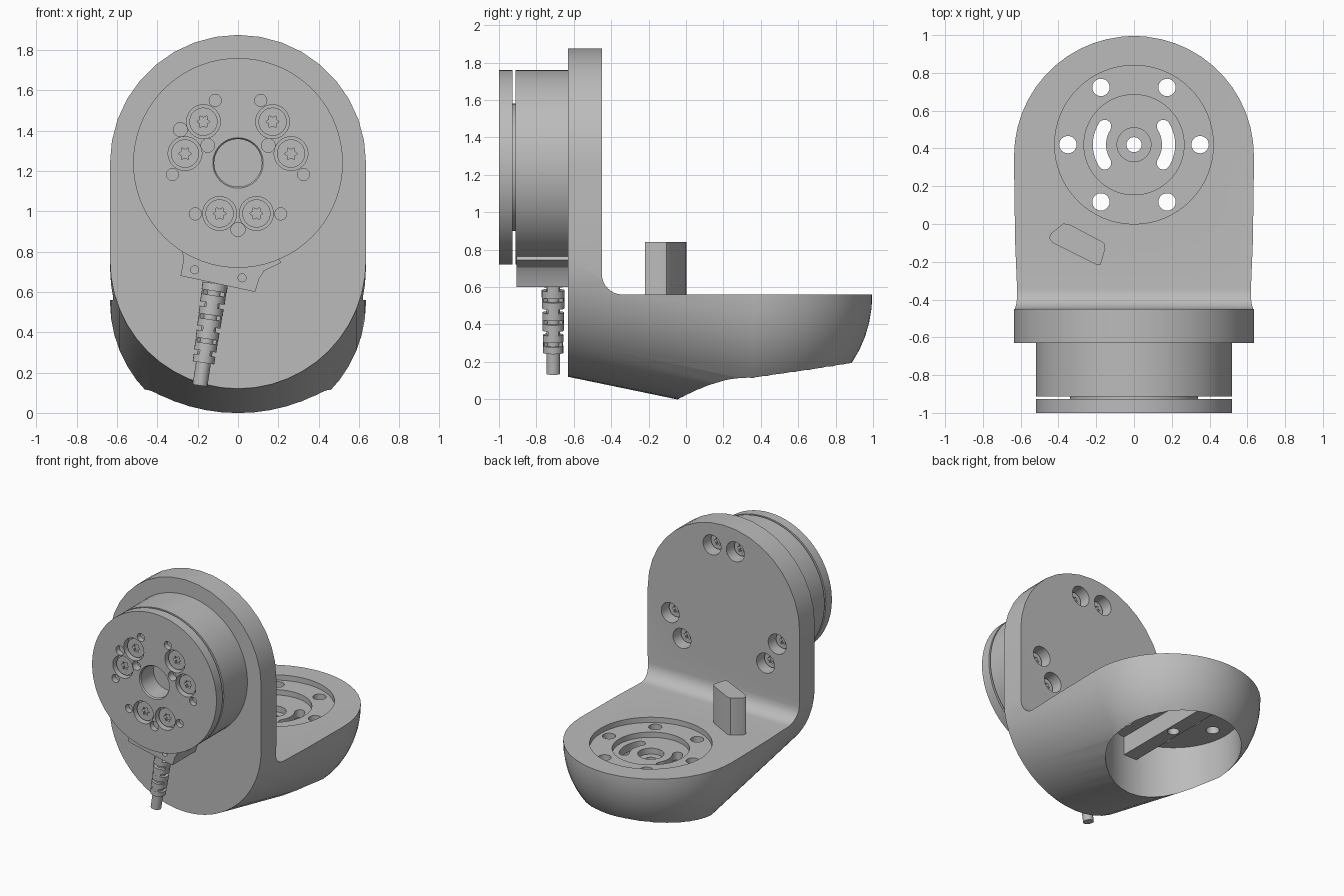
import bpy, bmesh
from math import sin, cos, pi, radians
from mathutils import Matrix, Vector

cube = bpy.data.objects.get("Cube")
if cube:
    bpy.data.objects.remove(cube, do_unlink=True)

grey = bpy.data.materials.new("satin grey")
grey.use_nodes = True
COLOUR = (0.5, 0.5, 0.5, 1)
grey.diffuse_color = COLOUR
grey.node_tree.nodes["Principled BSDF"].inputs["Base Color"].default_value = COLOUR

AXES = {"X": lambda a, b, d: (d, a, b),
        "Y": lambda a, b, d: (a, d, b),
        "Z": lambda a, b, d: (a, b, d)}


def arc(cx, cy, r, a0, a1, n):
    """Points on an arc, angles in degrees, both ends included."""
    return [(cx + r * cos(radians(a0 + (a1 - a0) * i / n)),
             cy + r * sin(radians(a0 + (a1 - a0) * i / n))) for i in range(n + 1)]


def loft(bm, rings):
    """Skin closed rings and cap both ends."""
    rows = [[bm.verts.new(p) for p in ring] for ring in rings]
    n = len(rows[0])
    for lo, hi in zip(rows, rows[1:]):
        for i in range(n):
            j = (i + 1) % n
            bm.faces.new((lo[i], lo[j], hi[j], hi[i]))
    bm.faces.new(rows[0][::-1])
    bm.faces.new(rows[-1])


def prism(bm, pts, d0, d1, axis):
    loft(bm, [[AXES[axis](a, b, d) for a, b in pts] for d in (d0, d1)])


def disc(bm, c, r, d0, d1, axis, n=32):
    prism(bm, arc(c[0], c[1], r, 0, 360, n)[:-1], d0, d1, axis)


def star(bm, c, r, d0, d1):
    pts = [(c[0] + r * k * cos(i * pi / 6), c[1] + r * k * sin(i * pi / 6))
           for i, k in enumerate([1, 0.62] * 6)]
    prism(bm, pts, d0, d1, "Y")


def finish(name, bm):
    bmesh.ops.recalc_face_normals(bm, faces=bm.faces[:])
    me = bpy.data.meshes.new(name)
    bm.to_mesh(me)
    bm.free()
    me.materials.append(grey)
    ob = bpy.data.objects.new(name, me)
    bpy.context.collection.objects.link(ob)
    return ob


def select(ob):
    bpy.ops.object.select_all(action="DESELECT")
    ob.select_set(True)
    bpy.context.view_layer.objects.active = ob


def boolean(ob, bm, operation="DIFFERENCE"):
    tool = finish("cutter", bm)
    mod = ob.modifiers.new("bool", "BOOLEAN")
    mod.operation, mod.solver, mod.object = operation, "EXACT", tool
    select(ob)
    bpy.ops.object.modifier_apply(modifier=mod.name)
    bpy.data.objects.remove(tool, do_unlink=True)


def smooth(ob, angle=30):
    select(ob)
    bpy.ops.object.shade_smooth_by_angle(angle=radians(angle))


def polar(c, r, deg):
    return (c[0] + r * cos(radians(deg)), c[1] + r * sin(radians(deg)))


# Bracket: slanted round-bottomed hull ending in a dome
R, FRONT, DOME = 0.635, -0.63, 0.36
MOTOR, SEAT = (0, 1.24), (0, 0.42)


def hull_ring(y, r):
    zc = 0.755 - 0.207 * (min(y, DOME) - FRONT)
    pts = arc(0, zc, r, 180, 360, 24) + arc(0, MOTOR[1], r, 0, 180, 18)
    return [(x, y, z) for x, z in pts]


bm = bmesh.new()
dome = [radians(a) for a in range(0, 85, 7)] + [radians(88)]
loft(bm, [hull_ring(FRONT, R)] + [hull_ring(DOME + R * sin(t), R * cos(t)) for t in dome])
bracket = finish("bracket", bm)

# L-shaped side profile with an inner fillet trims the hull
bm = bmesh.new()
side = [(-0.8, -0.3), (1.2, -0.3), (1.2, 0.56)] + arc(-0.34, 0.67, 0.11, 270, 180, 8)
prism(bm, side + [(-0.45, 2.1), (-0.8, 2.1)], -1, 1, "X")
boolean(bracket, bm, "INTERSECT")

# Round cavity from below, leaving a rib along the middle
bm = bmesh.new()
disc(bm, SEAT, 0.465, -0.3, 0.42, "Z", 64)
boolean(bracket, bm)

# Stepped seat on top of the base
for radius, depth in ((0.42, 0.52), (0.24 + 0.025, 0.48)):
    bm = bmesh.new()
    disc(bm, SEAT, radius, depth, 0.7, "Z", 64)
    boolean(bracket, bm)

# Seat through holes and curved slots
bm = bmesh.new()
for k in range(6):
    disc(bm, polar(SEAT, 0.35, 60 * k), 0.046, 0.3, 0.7, "Z", 24)
for mid in (0, 180):
    lo, hi = mid - 32, mid + 32
    e0, e1 = polar(SEAT, 0.183, lo), polar(SEAT, 0.183, hi)
    pts = (arc(*SEAT, 0.218, lo, hi, 10) + arc(*e1, 0.035, hi, hi + 180, 8)[1:-1]
           + arc(*SEAT, 0.148, hi, lo, 10) + arc(*e0, 0.035, lo + 180, lo + 360, 8)[1:-1])
    prism(bm, pts, 0.3, 0.7, "Z")
disc(bm, SEAT, 0.09, 0.435, 0.7, "Z")
boolean(bracket, bm)
bm = bmesh.new()
disc(bm, SEAT, 0.04, 0.3, 0.6, "Z", 24)
boolean(bracket, bm)

# Screw counterbores in the back of the plate
BACK = [polar(MOTOR, 0.47, a + s) for a in (90, 210, 330) for s in (-12, 12)]
bm = bmesh.new()
for c in BACK:
    disc(bm, c, 0.075, -0.55, -0.4, "Y")
boolean(bracket, bm)
smooth(bracket)

bm = bmesh.new()
prism(bm, [(-0.055, -0.04), (0.055, -0.04), (0.055, 0.87), (-0.055, 0.87)], 0.28, 0.425, "Z")
rib = finish("cavity_rib", bm)
bm = bmesh.new()
disc(bm, SEAT, 0.04, 0.2, 0.5, "Z", 24)
boolean(rib, bm)
smooth(rib)

# Motor: turned profile of housing, gap, flange and centre bore
profile = [(0, -0.84), (0.118, -0.84), (0.118, -0.99), (0.125, -1), (0.52, -1),
           (0.52, -0.927), (0.34, -0.927), (0.34, -0.912), (0.52, -0.912),
           (0.52, FRONT), (0, FRONT)]
bm = bmesh.new()
verts = [bm.verts.new((r, y, MOTOR[1])) for r, y in profile]
edges = [bm.edges.new(pair) for pair in zip(verts, verts[1:])]
bmesh.ops.spin(bm, geom=verts + edges, cent=(0, 0, MOTOR[1]), axis=(0, 1, 0),
               angle=2 * pi, steps=72, use_duplicate=False)
bmesh.ops.remove_doubles(bm, verts=bm.verts[:], dist=1e-4)
motor = finish("motor", bm)

# Flange holes: counterbores, small holes and dowel holes
BOLTS = [polar(MOTOR, 0.267, a + s) for a in (30, 150, 270) for s in (-20, 20)]
bm = bmesh.new()
for c in BOLTS:
    disc(bm, c, 0.084, -0.945, -1.1, "Y")
for a in (30, 150, 270):
    for s in (-40, 40):
        disc(bm, polar(MOTOR, 0.33, a + s), 0.03, -0.96, -1.1, "Y", 20)
for a in (150, 270):
    disc(bm, polar(MOTOR, 0.33, a), 0.035, -0.96, -1.1, "Y", 20)
for a in (30, 150):
    disc(bm, polar(MOTOR, 0.173, a), 0.034, -0.94, -1.1, "Y", 20)
boolean(motor, bm)
smooth(motor)


# Screw heads with star sockets
def screws(name, centres, base, top, r):
    heads, sockets = bmesh.new(), bmesh.new()
    step = 1 if top > base else -1
    for c in centres:
        disc(heads, c, r, base, top, "Y")
        star(sockets, c, 0.033, top - 0.02 * step, top + 0.05 * step)
    ob = finish(name, heads)
    boolean(ob, sockets)
    smooth(ob)


screws("flange_screws", BOLTS, -0.94, -0.975, 0.07)
screws("plate_screws", BACK, -0.555, -0.52, 0.058)

# Locating pin on the base
bm = bmesh.new()
pin_outline = [(-0.43, -0.1), (-0.2, -0.215), (-0.178, -0.218), (-0.152, -0.13),
               (-0.155, -0.105), (-0.175, -0.09), (-0.345, 0), (-0.375, 0.002),
               (-0.44, -0.05), (-0.45, -0.075)]
prism(bm, pin_outline, 0.54, 0.84, "Z")
smooth(finish("locating_pin", bm), 40)

# Cable clamp under the motor
bm = bmesh.new()
clamp_outline = [(-0.3, 0.865), (-0.275, 0.8), (-0.272, 0.75), (-0.285, 0.68), (0.085, 0.6),
                 (0.105, 0.665), (0.13, 0.705), (0.215, 0.745), (0.15, 0.85), (-0.2, 0.9)]
prism(bm, clamp_outline, -0.905, FRONT, "Y")
clamp = finish("cable_clamp", bm)
bm = bmesh.new()
for c in ((-0.215, 0.71), (0.02, 0.67)):
    disc(bm, c, 0.02, -0.87, -1, "Y", 16)
boolean(clamp, bm)
smooth(clamp)

# Cable and ribbed strain relief, tilted below the clamp
tilt = Matrix.Translation(Vector((-0.113, -0.71, 0.64))) @ Matrix.Rotation(radians(8.5), 4, "Y")
bm = bmesh.new()
disc(bm, (0, 0), 0.037, -0.51, 0.02, "Z", 20)
bm.transform(tilt)
smooth(finish("cable", bm))
bm = bmesh.new()
for k in range(7):
    z, r = -0.06 * k, 0.063 - 0.0015 * k
    disc(bm, (0, 0), r, z - 0.036, z + 0.002, "Z", 24)
    if k < 6:
        for a in (0, 180):
            mid = a + 90 * (k % 2)
            web = arc(0, 0, r - 0.002, mid - 30, mid + 30, 4) + arc(0, 0, 0.03, mid + 30, mid - 30, 4)
            prism(bm, web, z - 0.062, z - 0.03, "Z")
bm.transform(tilt)
smooth(finish("strain_relief", bm))
